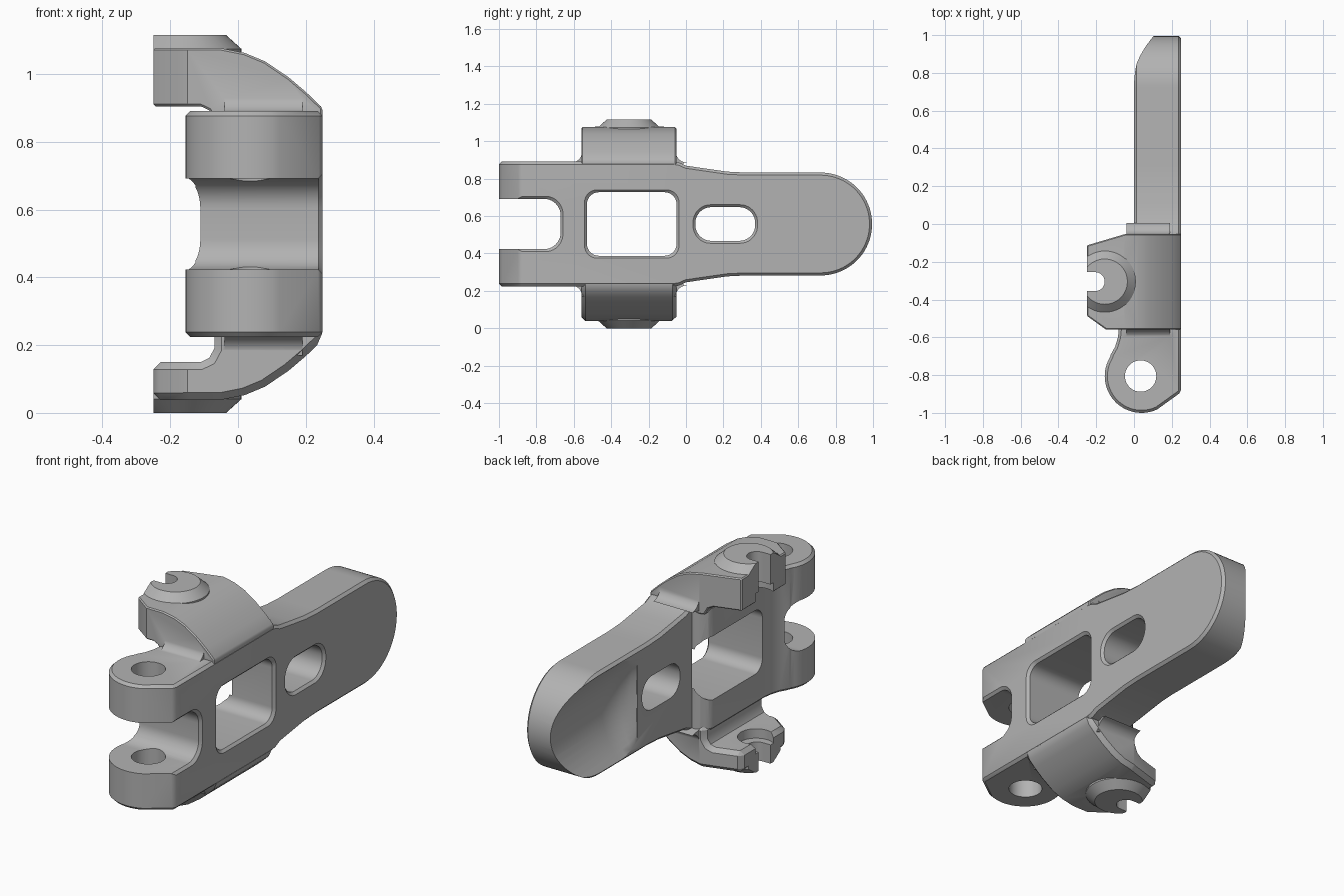
import bpy, bmesh, math
from mathutils import Vector

cube = bpy.data.objects.get("Cube")
if cube:
    bpy.data.objects.remove(cube)

MID = 0.5575          # height of the symmetry plane
FACE = 0.25           # outer flat side of the casting

metal = bpy.data.materials.new("grey_metal")
metal.use_nodes = True
GREY = (0.45, 0.45, 0.45, 1)
metal.diffuse_color = GREY
metal.node_tree.nodes["Principled BSDF"].inputs["Base Color"].default_value = GREY


def loft(name, rings):
    """Closed solid through rings of equal point count."""
    bm = bmesh.new()
    loops = [[bm.verts.new(p) for p in ring] for ring in rings]
    n = len(loops[0])
    for a, b in zip(loops, loops[1:]):
        for i in range(n):
            j = (i + 1) % n
            bm.faces.new((a[i], a[j], b[j], b[i]))
    bm.faces.new(loops[0])
    bm.faces.new(loops[-1])
    bmesh.ops.recalc_face_normals(bm, faces=bm.faces)
    mesh = bpy.data.meshes.new(name)
    bm.to_mesh(mesh)
    bm.free()
    ob = bpy.data.objects.new(name, mesh)
    mesh.materials.append(metal)
    bpy.context.collection.objects.link(ob)
    return ob


def prism(name, outline, axis, lo, hi, grow=0.0):
    """Extrude a 2D outline along an axis; grow widens the far end."""
    cu = (min(p[0] for p in outline) + max(p[0] for p in outline)) / 2
    cv = (min(p[1] for p in outline) + max(p[1] for p in outline)) / 2
    hu = max(p[0] for p in outline) - cu
    hv = max(p[1] for p in outline) - cv

    def place(u, v, w):
        return {"x": (w, u, v), "y": (u, w, v), "z": (u, v, w)}[axis]
    wide = [(cu + (u - cu) * (1 + grow / hu), cv + (v - cv) * (1 + grow / hv)) for u, v in outline]
    return loft(name, [[place(u, v, lo) for u, v in outline],
                       [place(u, v, hi) for u, v in wide]])


def arc(cx, cy, r, a0, a1, n=10):
    return [(cx + r * math.cos(math.radians(a0 + (a1 - a0) * i / n)),
             cy + r * math.sin(math.radians(a0 + (a1 - a0) * i / n))) for i in range(n + 1)]


def rounded(u0, u1, v0, v1, r):
    return (arc(u1 - r, v1 - r, r, 0, 90) + arc(u0 + r, v1 - r, r, 90, 180)
            + arc(u0 + r, v0 + r, r, 180, 270) + arc(u1 - r, v0 + r, r, 270, 360))


def bake(ob):
    dg = bpy.context.evaluated_depsgraph_get()
    mesh = bpy.data.meshes.new_from_object(ob.evaluated_get(dg))
    ob.modifiers.clear()
    ob.data = mesh
    return ob


def combine(ob, other, op):
    mod = ob.modifiers.new(op, "BOOLEAN")
    mod.operation, mod.object, mod.solver = op, other, "EXACT"
    bake(ob)
    bpy.data.objects.remove(other)


def chamfer(ob, width):
    mod = ob.modifiers.new("chamfer", "BEVEL")
    mod.width, mod.segments = width, 1
    mod.limit_method, mod.angle_limit = "ANGLE", math.radians(40)
    return bake(ob)


# Tongue plate: side outline mirrored about the middle height
half = [(-0.1, 0.333), (-0.04, 0.33), (0.0, 0.312), (0.1, 0.297), (0.22, 0.28), (0.32, 0.275)]
half += arc(0.72, 0, 0.275, 90, 0, 20)
outline = half + [(y, -h) for y, h in reversed(half[:-1])]
body = chamfer(prism("lever_body", [(y, MID + h) for y, h in outline], "x", 0, FACE), 0.014)

# Finger scoop in the inner side of the tongue
rings = []
for y, s in ((0.41, 0.05), (0.43, 0.35), (0.46, 0.65), (0.51, 0.9), (0.57, 1.0), (1.1, 1.05)):
    w = 0.2 + 0.06 * s
    dish = [(0.1 * s * (1 - (i / 8) ** 2), y, MID + w * i / 8) for i in range(-8, 9)]
    rings.append([(-0.1, y, MID - w)] + dish + [(-0.1, y, MID + w)])
combine(body, loft("scoop_cutter", rings), "DIFFERENCE")

# Hinge block: plan outline with round knuckle
plan = [(FACE, -0.05), (-0.03, -0.05), (-0.08, -0.1), (-0.08, -0.55), (-0.085, -0.6),
        (-0.1, -0.65), (-0.125, -0.695)]
plan += arc(0.04, -0.805, 0.195, 148, 295, 22) + [(FACE, -0.89)]
hinge = chamfer(prism("hinge_block", plan, "z", MID - 0.333, MID + 0.333), 0.014)
combine(body, hinge, "UNION")

# Ears: arched arms with a slotted boss, above and below
for side, inner in ((1, 0.3475), (-1, 0.4075)):
    def lift(pts):
        return [(x, MID + side * h) for x, h in pts]

    def span(a, b):
        return sorted((MID + side * a, MID + side * b))
    arch = [(0.249, 0.3), (0.249, 0.343), (0.2, 0.39), (0.15, 0.4325), (0.08, 0.48),
            (0.02, 0.505), (-0.05, 0.519), (-0.25, 0.52), (-0.25, inner), (-0.11, inner),
            (-0.085, inner - 0.012), (-0.07, inner - 0.04), (-0.07, 0.3)]
    ear = prism("ear", lift(arch), "y", -0.558, -0.052)
    trim = [(-0.3, -0.128), (-0.02, -0.045), (0.3, -0.045), (0.3, -0.57), (-0.14, -0.565), (-0.3, -0.45)]
    combine(ear, prism("ear_trim", trim, "z", *span(0.2, 0.6)), "INTERSECT")
    chamfer(ear, 0.022)
    boss = [[(x, y, MID + side * h) for x, y in arc(-0.155, -0.305, r, 0, 352.5, 47)]
            for r, h in ((0.165, 0.45), (0.165, 0.517), (0.12, 0.5575))]
    combine(ear, loft("boss", boss), "UNION")
    combine(ear, prism("end_trim", [(-0.5, -1), (-0.25, -1), (-0.25, 0), (-0.5, 0)],
                       "z", *span(0.2, 0.7)), "DIFFERENCE")
    slot = arc(-0.205, -0.305, 0.05, 90, -90, 16) + [(-0.4, -0.355), (-0.4, -0.255)]
    combine(ear, prism("slot_cutter", slot, "z", *span(0.2, 0.7)), "DIFFERENCE")
    recess = arc(-0.2, -0.305, 0.09, 0, 350, 35)
    combine(ear, prism("recess_cutter", recess, "z", *span(0.31, inner + 0.05)), "DIFFERENCE")
    combine(body, ear, "UNION")
    # Concave fillets where the ear rises from the block
    for edge, out in ((-0.55, -1), (-0.06, 1)):
        curve = [(edge + out * (0.065 - 0.06 * math.sin(t * math.pi / 12)),
                  MID + side * (0.388 - 0.06 * math.cos(t * math.pi / 12))) for t in range(7)]
        curve += [(edge - out * 0.03, MID + side * 0.388), (edge - out * 0.03, MID + side * 0.31)]
        combine(body, prism("ear_fillet", curve, "x", -0.04, 0.19), "UNION")

# Openings through the plate, each with a chamfered rim
openings = ((-0.53, -0.05, MID - 0.17, MID + 0.17, 0.065),
            (0.05, 0.37, MID - 0.09, MID + 0.09, 0.085),
            (-1.4, -0.67, MID - 0.135, MID + 0.135, 0.09))
for y0, y1, z0, z1, r in openings:
    hole = rounded(y0, y1, z0, z1, r)
    combine(body, prism("opening_cutter", hole, "x", -0.4, 0.4), "DIFFERENCE")
    combine(body, prism("rim_cutter", hole, "x", FACE - 0.013, FACE + 0.007, 0.02), "DIFFERENCE")

# Pin hole through both knuckles
combine(body, prism("pin_cutter", arc(0.035, -0.805, 0.083, 0, 352.5, 47), "z", 0.1, 1.0), "DIFFERENCE")

# Smooth curved areas, keep machined edges crisp
for ob in bpy.context.selected_objects:
    ob.select_set(False)
body.select_set(True)
bpy.context.view_layer.objects.active = body
bpy.ops.object.shade_smooth_by_angle(angle=math.radians(30))
